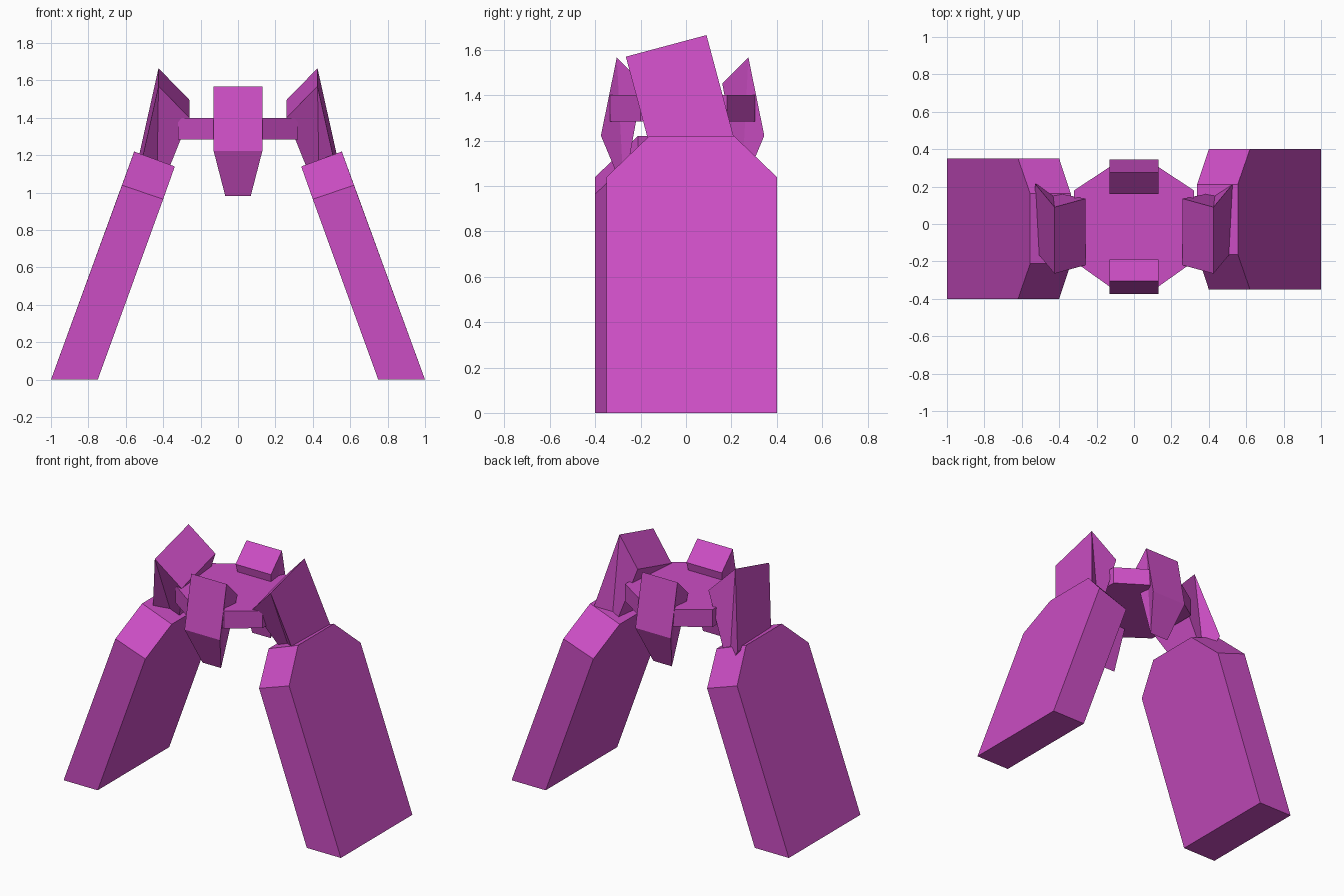
import bpy
import bmesh
import math
from mathutils import Matrix, Vector

if "Cube" in bpy.data.objects:
    bpy.data.objects.remove(bpy.data.objects["Cube"])

pink = bpy.data.materials.new("orchid pink")
pink.diffuse_color = (0.60, 0.075, 0.55, 1)
pink.use_nodes = True
pink.node_tree.nodes["Principled BSDF"].inputs["Base Color"].default_value = pink.diffuse_color


def make(name, verts, faces, matrix=Matrix()):
    """Closed flat-shaded solid with outward normals."""
    bm = bmesh.new()
    vs = [bm.verts.new(matrix @ Vector(v)) for v in verts]
    for f in faces:
        bm.faces.new([vs[i] for i in f])
    bmesh.ops.recalc_face_normals(bm, faces=bm.faces)
    mesh = bpy.data.meshes.new(name)
    bm.to_mesh(mesh)
    bm.free()
    mesh.materials.append(pink)
    obj = bpy.data.objects.new(name, mesh)
    bpy.context.collection.objects.link(obj)
    return obj


def prism(name, lower, upper):
    """Solid between two matching outlines."""
    n = len(lower)
    faces = [tuple(range(n)), tuple(range(n, 2 * n))]
    faces += [(i, (i + 1) % n, n + (i + 1) % n, n + i) for i in range(n)]
    return make(name, lower + upper, faces)


def blade(name, w, depth, bulge, mid, length, inner, end, tip_w, matrix):
    """Wedge with a slanted top; its outer top edge lies on the origin, outward is +x."""
    verts = []
    for s in (-1, 1):
        verts += [(0, s * w, 0), (bulge, s * w, -mid),
                  (end, s * tip_w, -length), (-depth, s * w, -inner)]
    faces = [(0, 1, 2), (0, 2, 3), (4, 5, 6), (4, 6, 7),
             (0, 1, 5, 4), (1, 2, 6, 5), (2, 3, 7, 6), (3, 0, 4, 7)]
    return make(name, verts, faces, matrix)


# Eight-sided hub plate
outline = [(0.32, -0.20), (0.32, 0.18), (0.13, 0.305), (-0.13, 0.305),
           (-0.32, 0.18), (-0.32, -0.20), (-0.13, -0.335), (0.13, -0.335)]
prism("hub", [(x, y, 1.285) for x, y in outline], [(x, y, 1.40) for x, y in outline])

# Upright front and back blades
for name, y, turn in (("front_blade", -0.305, -90), ("back_blade", 0.275, 90)):
    blade(name, 0.13, 0.115, 0.07, 0.345, 0.585, 0.115, -0.03, 0.068,
          Matrix.Translation((0, y, 1.567)) @ Matrix.Rotation(math.radians(turn), 4, "Z"))

# Larger side blades, leaning forward, and the splayed legs below them
for side, s in (("right", 1), ("left", -1)):
    mirror = Matrix.Scale(s, 4, (1, 0, 0))
    lean = Matrix.Translation((0.425, -0.0875, 1.6175)) @ Matrix.Rotation(math.radians(15), 4, "X")
    blade(side + "_blade", 0.184, 0.165, 0.105, 0.487, 0.65, 0.175, 0.01, 0.092, mirror @ lean)

    c = 0.025 * s
    rows = [(-0.375, 0), (0.375, 0), (0.375, 1), (0.1875, 2), (-0.1875, 2), (-0.375, 1)]
    outer = [(1.0, 0.0), (0.62, 1.04), (0.555, 1.22)]
    inner = [(0.75, 0.0), (0.40, 0.965), (0.338, 1.14)]
    prism(side + "_leg",
          [(s * inner[k][0], y + c, inner[k][1]) for y, k in rows],
          [(s * outer[k][0], y + c, outer[k][1]) for y, k in rows])
